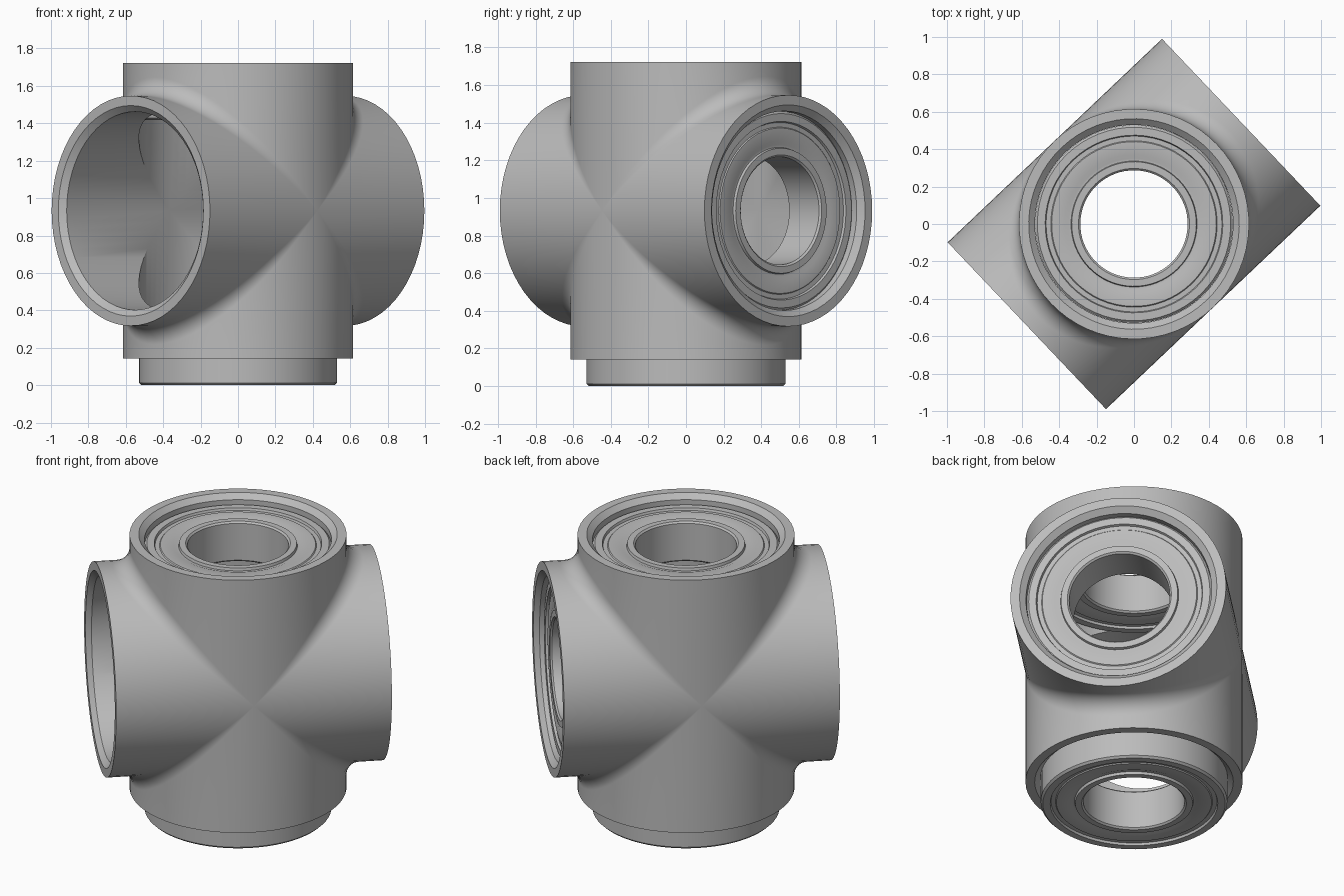
import bpy, bmesh, math
from mathutils import Vector

if "Cube" in bpy.data.objects:
    bpy.data.objects.remove(bpy.data.objects["Cube"], do_unlink=True)

SEG = 64
R, BORE, FILLET = 0.615, 0.53, 0.10      # body radius, bore radius, blend radius
HALF = 0.79                              # half length of both tubes
CENTRE = Vector((0, 0, 0.932))
ANGLE = math.radians(43.5)
H = Vector((math.cos(ANGLE), math.sin(ANGLE), 0))
P = Vector((H.y, -H.x, 0))
Z = Vector((0, 0, 1))

grey = bpy.data.materials.new("plain_grey")
grey.use_nodes = True
grey.diffuse_color = (0.5, 0.5, 0.5, 1)
grey.node_tree.nodes["Principled BSDF"].inputs["Base Color"].default_value = (0.5, 0.5, 0.5, 1)


def finish(bm, name):
    """Weld, orient and smooth a mesh, then link it as an object."""
    bmesh.ops.remove_doubles(bm, verts=bm.verts, dist=0.0004)
    bmesh.ops.recalc_face_normals(bm, faces=bm.faces)
    mesh = bpy.data.meshes.new(name)
    bm.to_mesh(mesh)
    bm.free()
    mesh.materials.append(grey)
    ob = bpy.data.objects.new(name, mesh)
    bpy.context.collection.objects.link(ob)
    bpy.ops.object.select_all(action='DESELECT')
    ob.select_set(True)
    bpy.context.view_layer.objects.active = ob
    bpy.ops.object.shade_smooth_by_angle(angle=math.radians(28))
    return ob


def bridge(bm, rings, closed=False):
    """Skin a list of vertex loops."""
    loops = [[bm.verts.new(p) for p in ring] for ring in rings]
    pairs = list(zip(loops, loops[1:]))
    if closed:
        pairs.append((loops[-1], loops[0]))
    for a, b in pairs:
        for i in range(SEG):
            j = (i + 1) % SEG
            bm.faces.new((a[i], a[j], b[j], b[i]))


def arm_ring(u, w, point):
    """Ring of points; point(c, s) gives axial, side and third coordinates."""
    ring = []
    for i in range(SEG):
        a = math.tau * i / SEG
        d, p, q = point(math.cos(a), math.sin(a))
        ring.append(CENTRE + u * d + P * p + w * q)
    return ring


def blend(t):
    """Point on the rolling-ball fillet, from tube contact to the mitre."""
    def point(c, s):
        centre = Vector((abs(s), c, s)) * (R + FILLET)
        on_tube, on_other = Vector((0, -c, -s)), Vector((-abs(s), -c, 0))
        return centre + on_tube.lerp(on_other, t).normalized() * FILLET
    return point


# Body: four mitred tube arms with blended outside and crossing bores
bm = bmesh.new()
for u, w in ((H, Z), (Z, H), (-H, -Z), (-Z, -H)):
    rings = [arm_ring(u, w, blend(0.5 * (1 - k / 6))) for k in range(7)]
    for radius, depth in ((R, 0), (0.563, 0), (BORE, 0.03)):
        rings.append(arm_ring(u, w, lambda c, s: (HALF - depth, radius * c, radius * s)))
    rings.append(arm_ring(u, w, lambda c, s: (BORE * abs(s), BORE * c, BORE * s)))
    bridge(bm, rings)
finish(bm, "cross_tube_body")


# Bearing half section: radius and depth below the face
THICK = 0.25
FACE = [(0.529, 0.012), (0.517, 0), (0.475, 0), (0.47, 0.014), (0.445, 0.014),
        (0.44, 0.008), (0.37, 0.008), (0.35, 0.016), (0.337, 0.016),
        (0.333, 0), (0.297, 0), (0.287, 0.01)]
SECTION = FACE + [(r, THICK - d) for r, d in reversed(FACE)]


def bearing(name, axis, outer_face):
    side = P
    third = axis.cross(side)
    rings = []
    for r, d in SECTION:
        rings.append([CENTRE + axis * (outer_face - d)
                      + (side * math.cos(math.tau * i / SEG)
                         + third * math.sin(math.tau * i / SEG)) * r
                      for i in range(SEG)])
    bm = bmesh.new()
    bridge(bm, rings, closed=True)
    finish(bm, name)


# Bearings: two recessed, the bottom one standing proud
bearing("top_bearing", Z, HALF - 0.055)
bearing("back_bearing", H, HALF - 0.055)
bearing("bottom_bearing", -Z, CENTRE.z)
